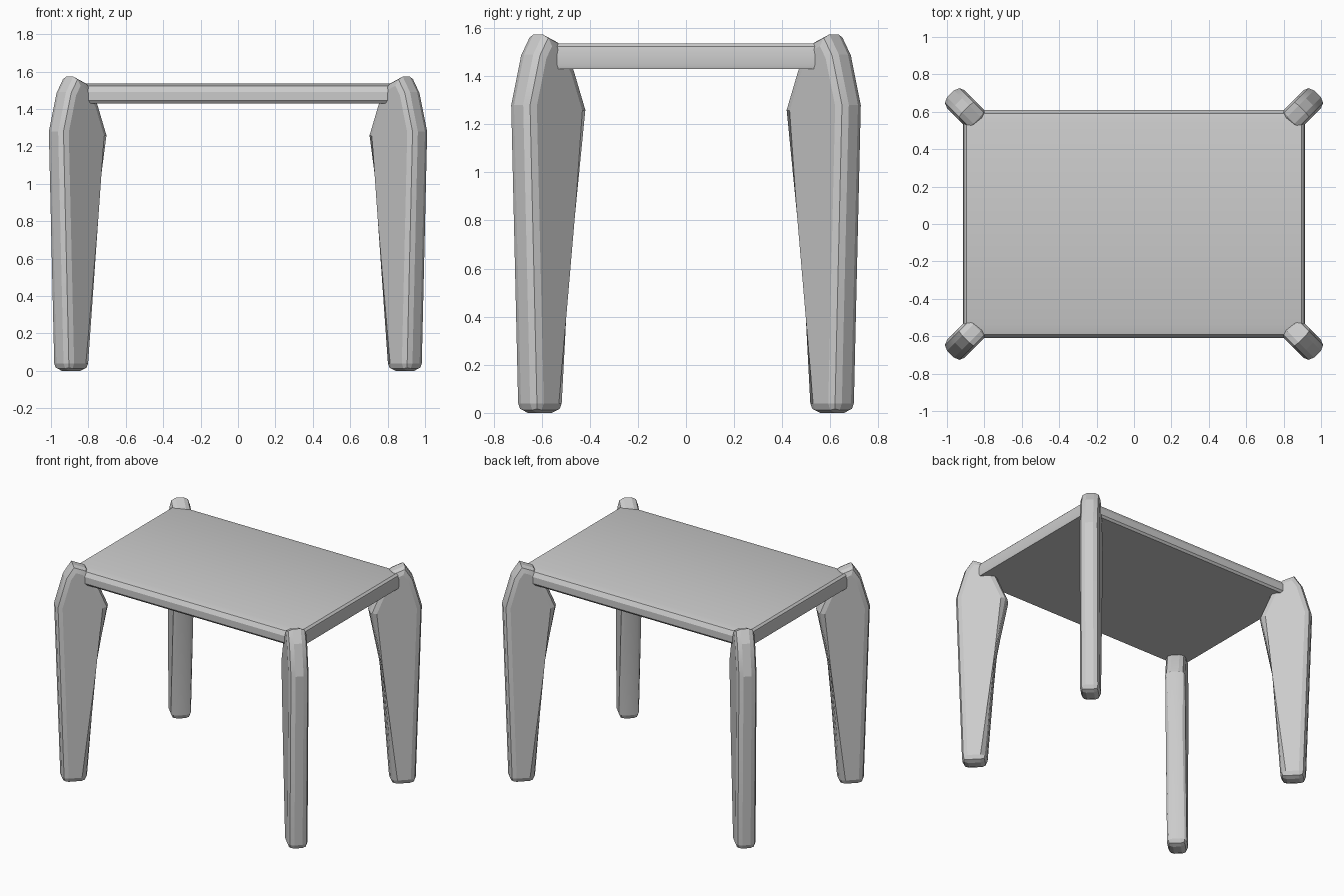
import bpy, bmesh
from math import sqrt

if "Cube" in bpy.data.objects:
    bpy.data.objects.remove(bpy.data.objects["Cube"])


def finish(bm, name):
    bmesh.ops.recalc_face_normals(bm, faces=bm.faces)
    mesh = bpy.data.meshes.new(name)
    bm.to_mesh(mesh)
    bm.free()
    ob = bpy.data.objects.new(name, mesh)
    bpy.context.collection.objects.link(ob)
    bpy.ops.object.select_all(action='DESELECT')
    ob.select_set(True)
    bpy.context.view_layer.objects.active = ob
    bpy.ops.object.shade_smooth_by_angle(angle=0.3)
    return ob


# Table top: stacked rectangles give soft edges (inset x, inset y, height)
HX, HY = 0.915, 0.61
rings = [(0.004, 0.012, 1.43), (0, 0, 1.445), (0, 0, 1.492),
         (0.006, 0.018, 1.522), (0.02, 0.07, 1.535)]
bm = bmesh.new()
loops = []
for ix, iy, z in rings:
    loops.append([bm.verts.new((sx * (HX - ix), sy * (HY - iy), z))
                  for sx, sy in ((-1, -1), (1, -1), (1, 1), (-1, 1))])
for a, b in zip(loops, loops[1:]):
    for i in range(4):
        j = (i + 1) % 4
        bm.faces.new((a[i], a[j], b[j], b[i]))
bm.faces.new(loops[0][::-1])
bm.faces.new(loops[-1])
finish(bm, "table_top")

# Legs: side profile (outward distance along the diagonal, height)
profile = [(0.072, 0), (0.114, 1.28), (0.055, 1.49), (0.0, 1.573),
           (-0.086, 1.54), (-0.164, 1.43), (-0.235, 1.26),
           (-0.15, 0.82), (-0.093, 0)]
CX, CY, HALF = 0.9, 0.615, 0.067
bm = bmesh.new()
sides = []
for t in (-HALF, HALF):
    sides.append([bm.verts.new((CX + (u + t) / sqrt(2), CY + (u - t) / sqrt(2), z))
                  for u, z in profile])
caps = [bm.faces.new(sides[0]), bm.faces.new(sides[1][::-1])]
n = len(profile)
for i in range(n):
    j = (i + 1) % n
    bm.faces.new((sides[0][i], sides[0][j], sides[1][j], sides[1][i]))
# Round the rims and the foot
edges = {e for f in caps for e in f.edges}
edges |= {e for e in bm.edges if all(abs(v.co.z) < 1e-6 for v in e.verts)}
bmesh.ops.bevel(bm, geom=list(edges), offset=0.04, offset_type='OFFSET',
                segments=2, profile=0.5, affect='EDGES', clamp_overlap=True)
legs = finish(bm, "legs")
mirror = legs.modifiers.new("four_corners", 'MIRROR')
mirror.use_axis = (True, True, False)
mirror.use_mirror_merge = False
